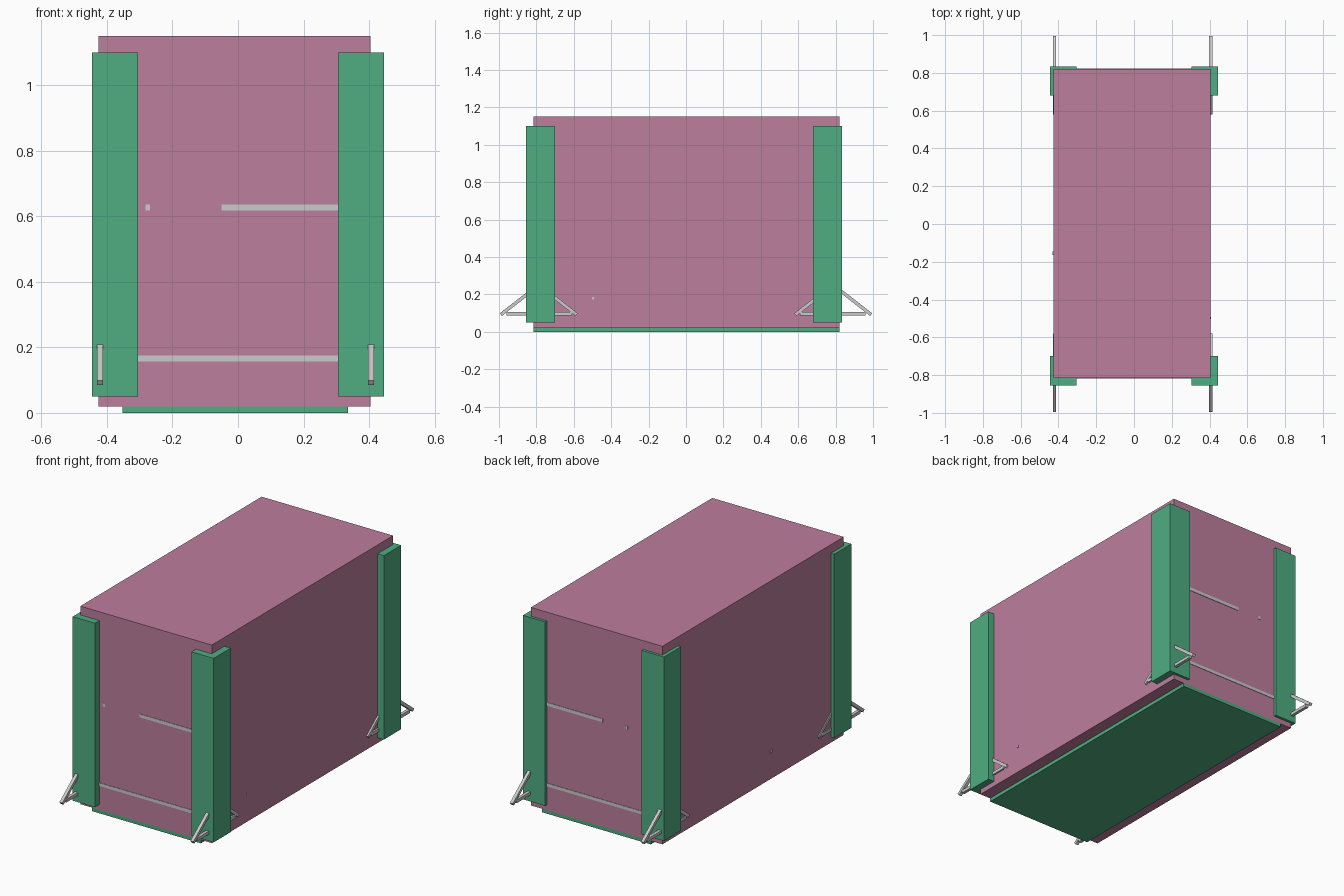
import bpy, bmesh, math
from mathutils import Matrix, Vector

if "Cube" in bpy.data.objects:
    bpy.data.objects.remove(bpy.data.objects["Cube"])


def material(name, rgb):
    m = bpy.data.materials.new(name)
    m.diffuse_color = (*rgb, 1)
    m.use_nodes = True
    m.node_tree.nodes["Principled BSDF"].inputs["Base Color"].default_value = m.diffuse_color
    return m


pink = material("pink_panel", (0.51, 0.21, 0.34))
green = material("green_panel", (0.08, 0.42, 0.22))


def finish(name, bm, mat=None):
    bmesh.ops.recalc_face_normals(bm, faces=bm.faces[:])
    me = bpy.data.meshes.new(name)
    bm.to_mesh(me)
    bm.free()
    ob = bpy.data.objects.new(name, me)
    bpy.context.collection.objects.link(ob)
    if mat:
        me.materials.append(mat)
    return ob


def box(name, lo, hi, mat=None):
    lo, hi = Vector(lo), Vector(hi)
    bm = bmesh.new()
    bmesh.ops.create_cube(bm, size=1, matrix=Matrix.Translation((lo + hi) / 2)
                          @ Matrix.Diagonal((*(hi - lo), 1)))
    return finish(name, bm, mat)


def add_bar(bm, x, a, b, t):
    # square bar in the plane x = const between (y, z) points
    d = Vector((0, b[0] - a[0], b[1] - a[1]))
    mid = Vector((x, (a[0] + b[0]) / 2, (a[1] + b[1]) / 2))
    rot = Matrix.Rotation(math.atan2(d.z, d.y), 4, 'X')
    bmesh.ops.create_cube(bm, size=1, matrix=Matrix.Translation(mid) @ rot
                          @ Matrix.Diagonal((t, d.length, t, 1)))


# Main body and base panel
box("body", (-0.425, -0.815, 0.02), (0.405, 0.82, 1.15), pink)
box("base_panel", (-0.352, -0.815, 0), (0.336, 0.82, 0.02), green)

# L-shaped corner posts and triangular feet
T = 0.045
for sx, side in ((-1, "left"), (1, "right")):
    for sy, end in ((-1, "front"), (1, "back")):
        px, py = sx * 0.445, -0.01 + sy * 0.845
        prof = [(0, 0), (0.14, 0), (0.14, T), (T, T), (T, 0.155), (0, 0.155)]
        bm = bmesh.new()
        face = bm.faces.new([bm.verts.new((px - sx * u, py - sy * v, 0.05))
                             for u, v in prof])
        ext = bmesh.ops.extrude_face_region(bm, geom=[face])
        top = [g for g in ext["geom"] if isinstance(g, bmesh.types.BMVert)]
        bmesh.ops.translate(bm, verts=top, vec=(0, 0, 1.05))
        finish(f"{end}_{side}_corner_post", bm, green)

        fx = -0.421 if sx < 0 else 0.406
        outer, apex, inner = (sy * 0.99, 0.092), (sy * 0.787, 0.25), (sy * 0.585, 0.092)
        bm = bmesh.new()
        add_bar(bm, fx, outer, apex, 0.018)
        add_bar(bm, fx, apex, inner, 0.018)
        add_bar(bm, fx, (sy * 0.96, 0.097), (sy * 0.61, 0.097), 0.018)
        finish(f"{end}_{side}_foot_bracket", bm)

# Frame rails just breaking through the end faces
for end, y0, y1, bit in (("front", -0.8175, -0.80, -0.275), ("back", 0.80, 0.8225, -0.20)):
    box(f"{end}_lower_rail", (-0.40, y0, 0.157), (0.39, y1, 0.175))
    box(f"{end}_upper_rail", (-0.05, y0, 0.617), (0.39, y1, 0.636))
    box(f"{end}_upper_rail_stub", (bit - 0.007, y0, 0.617), (bit + 0.007, y1, 0.636))

# Small frame tips breaking through the long sides
box("left_frame_tip", (-0.432, -0.165, 0.172), (-0.41, -0.145, 0.187))
box("right_frame_tip", (0.39, -0.503, 0.173), (0.408, -0.493, 0.187))
